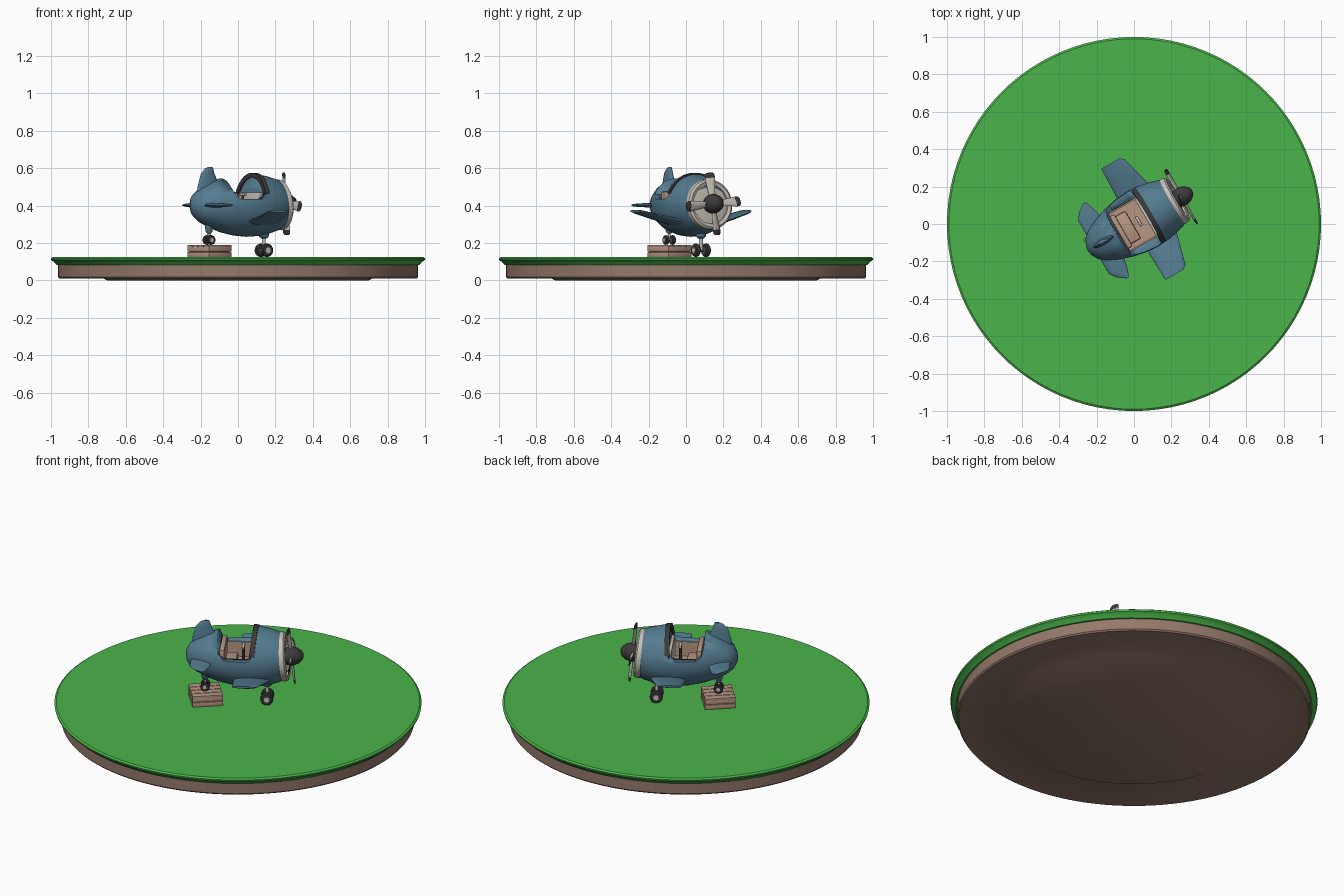
import bpy, bmesh
from math import sin, cos, pi, radians
from mathutils import Matrix, Vector

if "Cube" in bpy.data.objects:
    bpy.data.objects.remove(bpy.data.objects["Cube"])


def material(name, r, g, b):
    m = bpy.data.materials.new(name)
    m.diffuse_color = (r, g, b, 1)
    m.use_nodes = True
    m.node_tree.nodes["Principled BSDF"].inputs["Base Color"].default_value = m.diffuse_color
    return m


BLUE = material("hull_blue", .09, .2, .28)
GREEN = material("grass_green", .07, .46, .07)
SOIL = material("soil_brown", .3, .19, .145)
CREAM = material("cream", .58, .54, .48)
DARK = material("dark_grey", .045, .042, .042)
TAN = material("wood_tan", .48, .31, .23)

HEADING = Matrix.Rotation(radians(30), 4, 'Z')
NOSE = HEADING @ Matrix.Translation((.2, 0, .4)) @ Matrix.Rotation(radians(-6), 4, 'Y')
ID = Matrix()


def finish(name, bm, mat, mw):
    bmesh.ops.recalc_face_normals(bm, faces=bm.faces)
    bm.transform(mw)
    me = bpy.data.meshes.new(name)
    bm.to_mesh(me)
    bm.free()
    ob = bpy.data.objects.new(name, me)
    bpy.context.collection.objects.link(ob)
    me.materials.append(mat)
    bpy.ops.object.select_all(action='DESELECT')
    ob.select_set(True)
    bpy.context.view_layer.objects.active = ob
    bpy.ops.object.shade_smooth_by_angle(angle=radians(35))
    return ob


def loft(name, rings, mat, mw=HEADING, closed=False):
    """Skin a list of rings; cap the ends, or join last ring to first."""
    bm = bmesh.new()
    vs = [[bm.verts.new(p) for p in ring] for ring in rings]
    pairs = list(zip(vs, vs[1:])) + ([(vs[-1], vs[0])] if closed else [])
    n = len(rings[0])
    for a, b in pairs:
        for i in range(n):
            j = (i + 1) % n
            bm.faces.new((a[i], a[j], b[j], b[i]))
    if not closed:
        bm.faces.new(vs[0])
        bm.faces.new(vs[-1])
    return finish(name, bm, mat, mw)


def lathe(name, profile, mat, mw=HEADING, axis='X', at=(0, 0, 0), n=48, closed=False):
    """Revolve (position, radius) points about an axis."""
    rings = []
    for p, r in profile:
        ring = []
        for i in range(n):
            c, s = r * cos(2 * pi * i / n), r * sin(2 * pi * i / n)
            q = {'X': (p, c, s), 'Y': (c, p, s), 'Z': (c, s, p)}[axis]
            ring.append(Vector(q) + Vector(at))
        rings.append(ring)
    return loft(name, rings, mat, mw, closed)


def box(name, lo, hi, mat, mw=HEADING, bevel=0.0):
    bm = bmesh.new()
    bmesh.ops.create_cube(bm, size=1)
    for v in bm.verts:
        v.co = [(a + b) / 2 + c * (b - a) for a, b, c in zip(lo, hi, v.co)]
    if bevel:
        bmesh.ops.bevel(bm, geom=bm.edges[:], offset=bevel, segments=2, affect='EDGES', profile=.5)
    return finish(name, bm, mat, mw)


def fin(name, sections, mat, mw=HEADING, side=1, upright=False):
    """Aerofoil from (span, lead, trail, height, thickness) sections."""
    rings = []
    for sp, le, te, h, t in sections:
        ring = []
        for i in range(16):
            a = 2 * pi * i / 16
            u, w = (le + te) / 2 + (le - te) / 2 * cos(a), t / 2 * sin(a)
            ring.append((u, w + h, sp) if upright else (u, side * sp, h + w))
        rings.append(ring)
    return loft(name, rings, mat, mw)


def cut(ob, cutter):
    mod = ob.modifiers.new("cut", 'BOOLEAN')
    mod.object = cutter
    mod.operation = 'DIFFERENCE'
    mod.solver = 'EXACT'
    bpy.context.view_layer.objects.active = ob
    bpy.ops.object.modifier_apply(modifier="cut")
    bpy.data.objects.remove(cutter)


# round ground base
lathe("soil_base", [(0, .7), (.01, .72), (.01, .955), (.018, .962), (.09, .962)], SOIL, ID, 'Z', n=96)
lathe("grass_top", [(.08, .955), (.083, .97), (.1, .985), (.108, .998), (.118, 1), (.125, .99)],
      GREEN, ID, 'Z', n=96)

# egg-shaped fuselage with cockpit opening
hull = lathe("fuselage", [(-.285, .006), (-.28, .03), (-.262, .064), (-.225, .094), (-.17, .121),
                          (-.1, .146), (-.02, .163), (.05, .169), (.12, .165), (.18, .153),
                          (.23, .138), (.25, .128)], BLUE, at=(0, 0, .402))
side_cut = [(-.11, .62), (-.105, .5), (-.095, .458), (-.065, .435), (.055, .435), (.08, .45), (.09, .48), (.09, .62)]
cut(hull, loft("side_cutter", [[(u, v, z) for u, z in side_cut] for v in (-.3, .3)], BLUE))
cut(hull, box("tub_cutter", (-.09, -.118, .33), (.085, .118, .5), BLUE))

# cockpit interior
box("cockpit_floor", (-.09, -.118, .329), (.085, .118, .345), TAN)
for s in (-1, 1):
    box("cockpit_side", (-.09, s * .114 - .004, .33), (.085, s * .114 + .004, .432), TAN)
box("seat_cushion", (-.085, -.085, .345), (-.005, .085, .385), TAN, bevel=.01)
box("seat_back", (-.095, -.1, .36), (-.065, .1, .475), TAN, bevel=.01)
box("dashboard", (.07, -.112, .35), (.092, .112, .47), CREAM, bevel=.004)
lathe("control_stick", [(.34, .007), (.46, .007)], DARK, axis='Z', at=(.03, 0, 0), n=12)
box("stick_handle", (.022, -.03, .452), (.038, .03, .468), CREAM, bevel=.005)

# dark windshield arch
arch = []
for i in range(25):
    a = radians(22 + 136 * i / 24)
    lean = .012 * sin(a)
    arch.append([(u + lean, r * cos(a), .402 + r * sin(a))
                 for u, r in ((.072, .148), (.072, .173), (.098, .173), (.098, .148))])
loft("windshield_frame", arch, DARK)

# nose cowling, propeller and spinner
lathe("cowl_ring", [(.035, .134), (.045, .137), (.064, .133), (.072, .122), (.066, .105), (.035, .1)],
      CREAM, NOSE, closed=True)
lathe("cowl_face", [(.03, .118), (.056, .115), (.064, .06)], CREAM, NOSE)
lathe("spinner", [(.06, .045), (.085, .052), (.105, .051), (.13, .043), (.15, .027), (.158, .012), (.16, .002)],
      DARK, NOSE, n=32)


def blade_ring(r, w, t):
    twist = radians(28 - 90 * r)
    ring = []
    for i in range(12):
        a = 2 * pi * i / 12
        y, x = w / 2 * cos(a), t / 2 * sin(a)
        ring.append((.092 + x * cos(twist) + y * sin(twist), y * cos(twist) - x * sin(twist), r))
    return ring


for k in range(4):
    m = NOSE @ Matrix.Rotation(radians(90 * k + 5), 4, 'X')
    loft("propeller_blade", [blade_ring(*s) for s in ((.03, .03, .014), (.08, .042, .012), (.14, .056, .01))],
         CREAM, m)
    loft("blade_tip", [blade_ring(*s) for s in ((.14, .057, .011), (.158, .054, .009), (.168, .036, .007))],
         DARK, m)

# wings and tailplanes on both sides, plus tail fin
for s in (-1, 1):
    fin("wing", [(.115, .185, -.012, .312, .042), (.22, .158, -.008, .337, .032),
                 (.325, .13, -.005, .365, .022), (.343, .108, -.004, .37, .014)], BLUE, side=s)
    fin("tailplane", [(.06, -.12, -.25, .402, .03), (.165, -.143, -.25, .402, .02),
                      (.2, -.153, -.223, .402, .016), (.232, -.165, -.18, .402, .01)], BLUE, side=s)
fin("tail_fin", [(.46, -.09, -.25, 0, .045), (.5, -.11, -.25, 0, .036), (.57, -.145, -.23, 0, .026),
                 (.597, -.153, -.205, 0, .02), (.606, -.158, -.185, 0, .012)], BLUE, upright=True)


# landing gear: twin wheels on a strut with fairing
def gear(name, u, top, axle, r, gap):
    lathe(name + "_fairing", [(top + .04, r * .95), (top - .005, r * .7), (top - .014, r * .4)],
          BLUE, axis='Z', at=(u, 0, 0), n=20)
    lathe(name + "_strut", [(top, r * .27), (axle, r * .27)], CREAM, axis='Z', at=(u, 0, 0), n=14)
    lathe(name + "_axle", [(-gap, r * .25), (gap, r * .25)], DARK, axis='Y', at=(u, 0, axle), n=14)
    for s in (-1, 1):
        w = r * .38
        lathe(name + "_tyre", [(-w, r * .5), (-w, r * .8), (-w * .6, r * .96), (0, r), (w * .6, r * .96),
                               (w, r * .8), (w, r * .5)], DARK, axis='Y', at=(u, s * gap, axle), n=28)
        lathe(name + "_hub", [(-w * 1.12, r * .42), (w * 1.12, r * .42)], CREAM, axis='Y',
              at=(u, s * gap, axle), n=20)


gear("front_gear", .16, .238, .161, .036, .031)
gear("tail_gear", -.179, .265, .216, .026, .02)

# wooden crate under the tail wheel
CRATE = Matrix.Translation((-.153, -.088, 0)) @ Matrix.Rotation(radians(43), 4, 'Z')
box("crate_core", (-.076, -.076, .125), (.076, .076, .178), SOIL, CRATE)
for z in (.125, .154):
    for s in (-1, 1):
        box("crate_side", (-.083, s * .079 - .005, z), (.083, s * .079 + .005, z + .026), TAN, CRATE, .002)
        box("crate_end", (s * .079 - .005, -.083, z), (s * .079 + .005, .083, z + .026), TAN, CRATE, .002)
for i in range(4):
    y = -.084 + .043 * i
    box("crate_slat", (-.084, y, .178), (.084, y + .039, .19), TAN, CRATE, .002)
